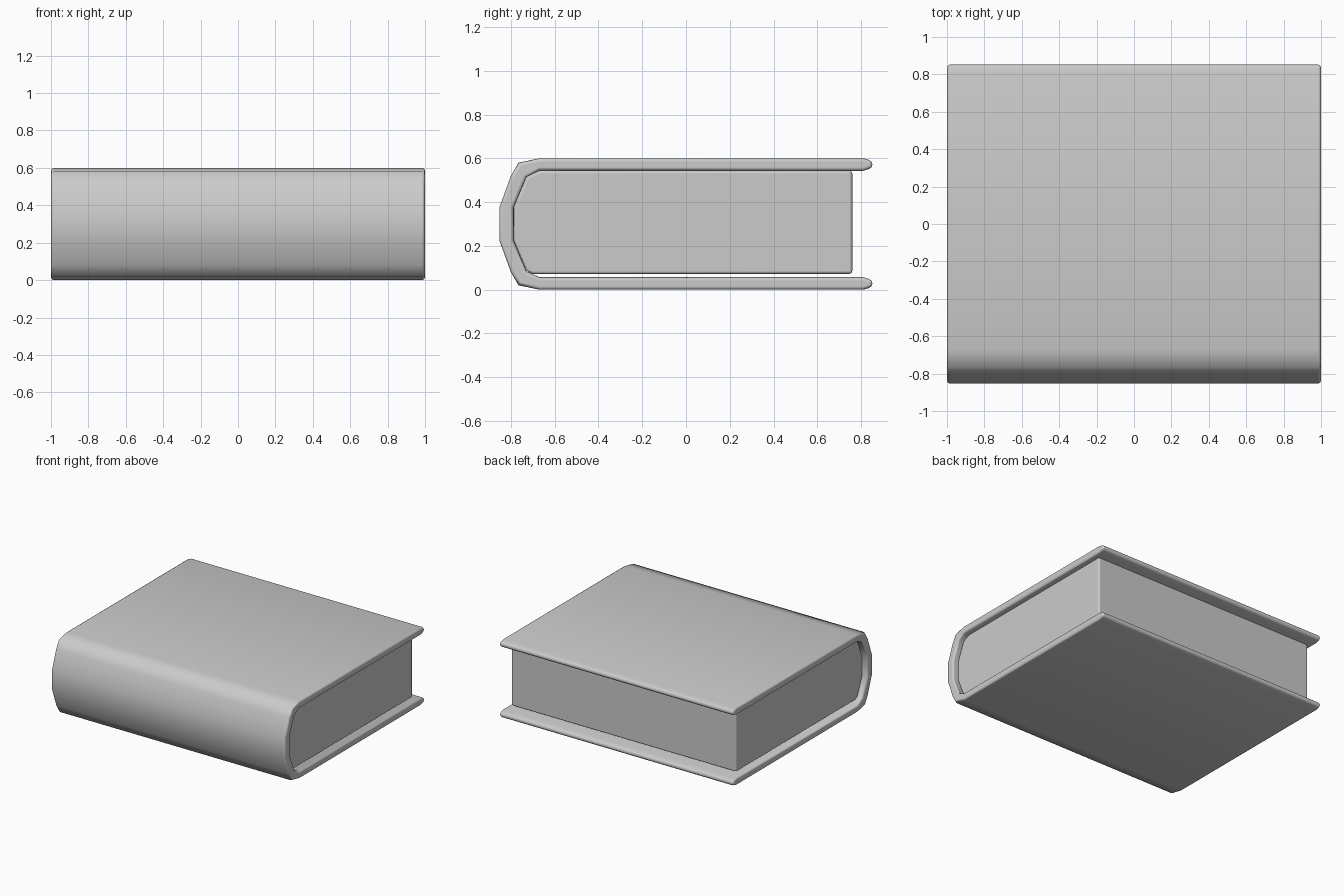
import bpy, bmesh

if "Cube" in bpy.data.objects:
    bpy.data.objects.remove(bpy.data.objects["Cube"])


def extrude_profile(name, pts, half, bevel):
    """Extrude a closed (y, z) outline along x, then soften its end rims."""
    bm = bmesh.new()
    face = bm.faces.new([bm.verts.new((-half, y, z)) for y, z in pts])
    ext = bmesh.ops.extrude_face_region(bm, geom=[face])["geom"]
    verts = [v for v in ext if isinstance(v, bmesh.types.BMVert)]
    bmesh.ops.translate(bm, verts=verts, vec=(2 * half, 0, 0))
    bmesh.ops.recalc_face_normals(bm, faces=bm.faces)
    mesh = bpy.data.meshes.new(name)
    bm.to_mesh(mesh)
    bm.free()
    obj = bpy.data.objects.new(name, mesh)
    bpy.context.collection.objects.link(obj)
    mesh.shade_smooth()
    mod = obj.modifiers.new("Soft edges", 'BEVEL')
    mod.width = bevel
    mod.segments = 2
    mod.limit_method = 'ANGLE'
    mod.angle_limit = 1.0
    mod.harden_normals = True
    return obj


def mirrored(upper, mid):
    """Upper half of an outline plus its reflection about z = mid."""
    return upper + [(y, 2 * mid - z) for y, z in reversed(upper)]


# Cover: two boards joined by a faceted, rounded spine
outer = [(0.81, 0.60), (0.852, 0.588), (0.852, 0.556), (0.81, 0.543)]
inner = [(-0.67, 0.543), (-0.73, 0.515), (-0.787, 0.375)]
half_inner = mirrored(inner, 0.30)
back = [(-0.67, 0.60), (-0.765, 0.58), (-0.80, 0.52), (-0.853, 0.375)]
fore_bottom = [(y, 0.60 - z) for y, z in reversed(outer)]
cover = outer + half_inner + fore_bottom + list(reversed(mirrored(back, 0.30)))
extrude_profile("cover", cover, 1.0, 0.016)

# Page block: nestles in the spine, set back from the cover edges
pages = [(0.76, 0.544), (-0.67, 0.544), (-0.73, 0.515), (-0.787, 0.375),
         (-0.787, 0.225), (-0.73, 0.088), (-0.70, 0.072), (0.76, 0.072)]
extrude_profile("page_block", pages, 0.96, 0.014)
